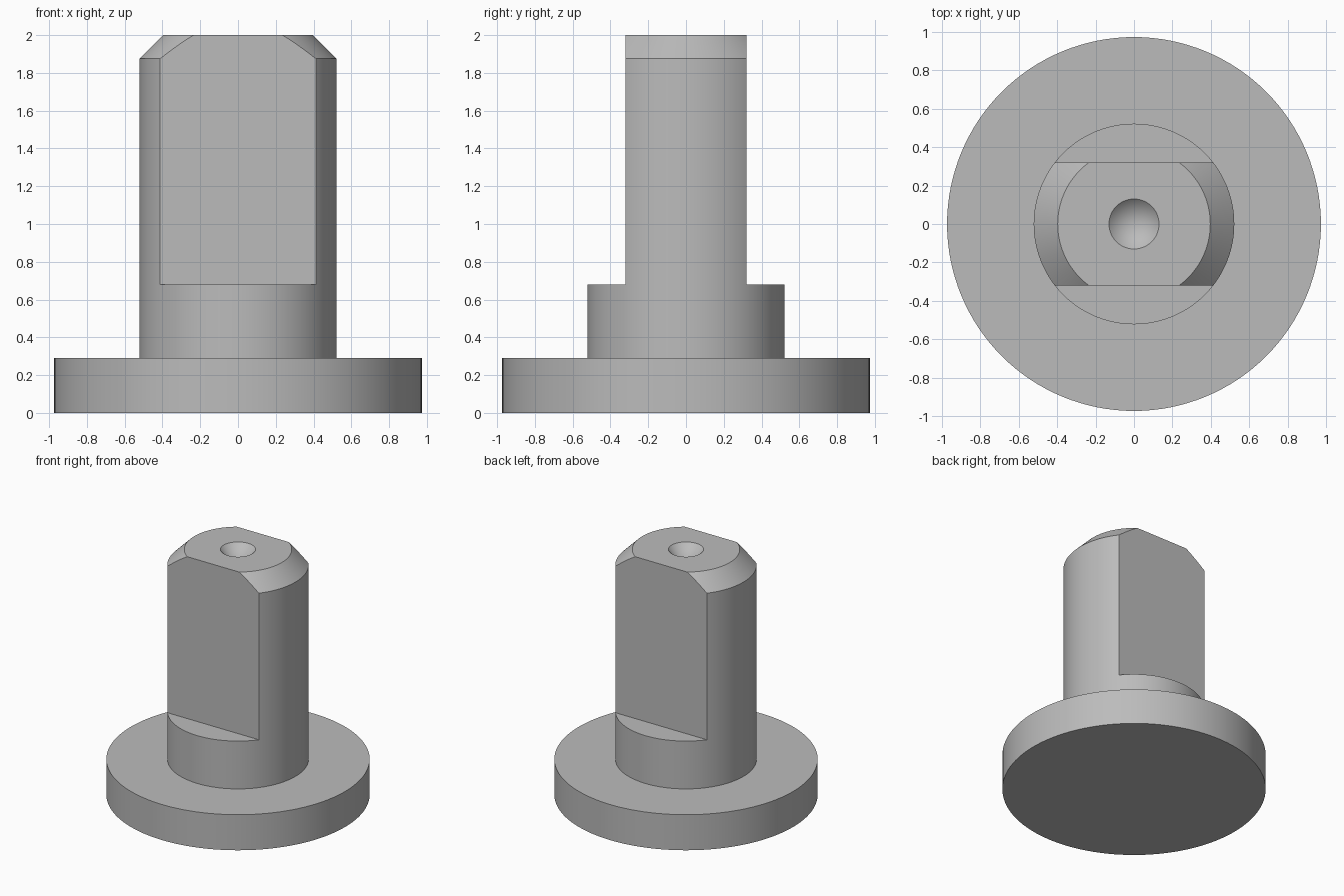
import bpy
import bmesh
from math import cos, sin, tau, radians

cube = bpy.data.objects.get("Cube")
if cube:
    bpy.data.objects.remove(cube, do_unlink=True)

SEGMENTS = 128
FLANGE_R, STEM_R, TOP_R, HOLE_R = 0.973, 0.522, 0.397, 0.13
FLANGE_Z, FLAT_Z, CHAMFER_Z, TOP_Z = 0.29, 0.68, 1.875, 2.0
FLAT_Y = 0.32

# Plain grey finish
grey = bpy.data.materials.new("plain_grey")
grey.use_nodes = True
colour = (0.5, 0.5, 0.5, 1)
grey.diffuse_color = colour
grey.node_tree.nodes["Principled BSDF"].inputs["Base Color"].default_value = colour


def add_object(name, bm):
    bmesh.ops.recalc_face_normals(bm, faces=bm.faces)
    mesh = bpy.data.meshes.new(name)
    bm.to_mesh(mesh)
    bm.free()
    mesh.materials.append(grey)
    obj = bpy.data.objects.new(name, mesh)
    bpy.context.collection.objects.link(obj)
    return obj


def lathe(name, profile):
    """Revolve (radius, height) points around z; zero radius gives a pole."""
    bm = bmesh.new()
    rings = []
    for r, z in profile:
        if r == 0:
            rings.append([bm.verts.new((0, 0, z))] * SEGMENTS)
        else:
            angles = [tau * i / SEGMENTS for i in range(SEGMENTS)]
            rings.append([bm.verts.new((r * cos(a), r * sin(a), z)) for a in angles])
    for low, high in zip(rings, rings[1:]):
        for i in range(SEGMENTS):
            j = (i + 1) % SEGMENTS
            corners = [low[i], low[j], high[j], high[i]]
            bm.faces.new(list(dict.fromkeys(corners)))
    return add_object(name, bm)


# Flanged pin with chamfered end and conical centre hole
pin = lathe("flanged_pin", [
    (0, 0), (FLANGE_R, 0), (FLANGE_R, FLANGE_Z), (STEM_R, FLANGE_Z),
    (STEM_R, CHAMFER_Z), (TOP_R, TOP_Z), (HOLE_R, TOP_Z), (0, TOP_Z - HOLE_R),
])

# Front and back flats milled into the stem
for side, label in ((-1, "front"), (1, "back")):
    bm = bmesh.new()
    bmesh.ops.create_cube(bm, size=1)
    bmesh.ops.scale(bm, vec=(2, 1, 2), verts=bm.verts)
    bmesh.ops.translate(bm, vec=(0, side * (FLAT_Y + 0.5), FLAT_Z + 1), verts=bm.verts)
    cutter = add_object(label + "_flat_cutter", bm)
    cutter.hide_render = True
    cut = pin.modifiers.new(label + "_flat", "BOOLEAN")
    cut.operation = "DIFFERENCE"
    cut.solver = "EXACT"
    cut.object = cutter
    bpy.context.view_layer.objects.active = pin
    bpy.ops.object.modifier_apply(modifier=cut.name)
    bpy.data.objects.remove(cutter, do_unlink=True)

# Smooth the round walls, keep the machined edges crisp
bpy.ops.object.select_all(action="DESELECT")
pin.select_set(True)
bpy.context.view_layer.objects.active = pin
bpy.ops.object.shade_smooth_by_angle(angle=radians(30))
